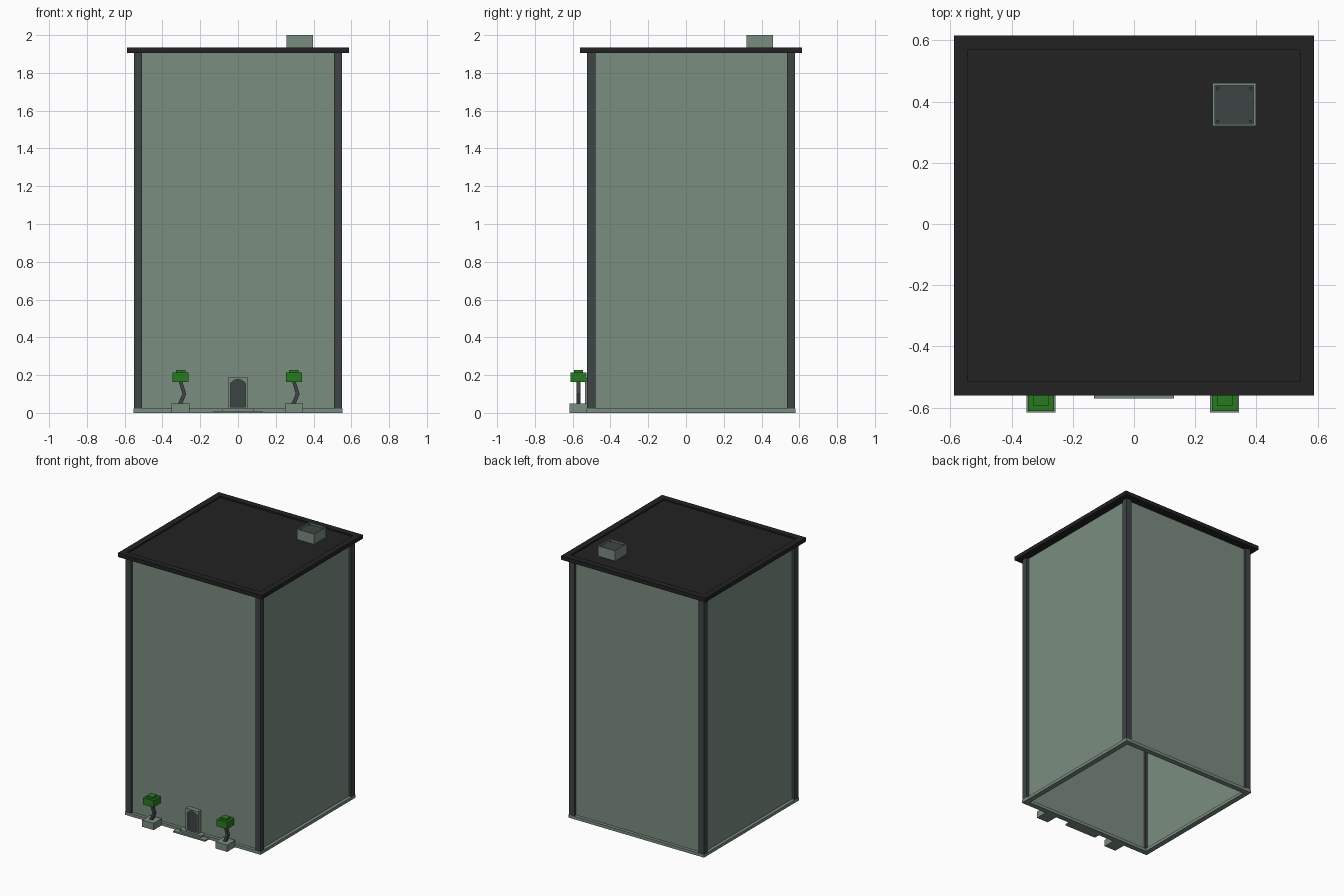
import bpy, bmesh, math
from mathutils import Vector

if "Cube" in bpy.data.objects:
    bpy.data.objects.remove(bpy.data.objects["Cube"])

CY = 0.027          # tower centre in y


def material(name, rgb):
    m = bpy.data.materials.new(name)
    m.diffuse_color = (*rgb, 1)
    m.use_nodes = True
    m.node_tree.nodes["Principled BSDF"].inputs["Base Color"].default_value = m.diffuse_color
    return m


SAGE = material("sage_wall", (0.198, 0.266, 0.216))
DARK = material("dark_grey", (0.047, 0.058, 0.060))
ROOF = material("roof_black", (0.016, 0.016, 0.016))
GREEN = material("leaf_green", (0.023, 0.195, 0.016))


def finish(name, bm, mat):
    bmesh.ops.recalc_face_normals(bm, faces=bm.faces)
    me = bpy.data.meshes.new(name)
    bm.to_mesh(me)
    bm.free()
    me.materials.append(mat)
    ob = bpy.data.objects.new(name, me)
    bpy.context.collection.objects.link(ob)
    return ob


def box(name, x, y, z, mat):
    """Box from (min, max) ranges."""
    bm = bmesh.new()
    bmesh.ops.create_cube(bm, size=1)
    for v in bm.verts:
        v.co = Vector([r[0] if c < 0 else r[1] for c, r in zip(v.co, (x, y, z))])
    return finish(name, bm, mat)


def recessed_box(name, x, y, z, rim, depth, mat, floor_mat=None):
    """Box whose top face is inset and pushed down."""
    ob = box(name, x, y, z, mat)
    bm = bmesh.new()
    bm.from_mesh(ob.data)
    top = max(bm.faces, key=lambda f: f.calc_center_median().z)
    bmesh.ops.inset_region(bm, faces=[top], thickness=rim)
    res = bmesh.ops.extrude_discrete_faces(bm, faces=[top])["faces"][0]
    for v in res.verts:
        v.co.z -= depth
    if floor_mat:
        ob.data.materials.append(floor_mat)
        res.material_index = 1
    bm.to_mesh(ob.data)
    bm.free()
    return ob


def ring(name, outer, inner, z0, z1, mat):
    """Open square frame around the tower axis."""
    bm = bmesh.new()
    corners = ((-1, -1), (1, -1), (1, 1), (-1, 1))
    loops = [[bm.verts.new((sx * r, CY + sy * r, z)) for sx, sy in corners]
             for r, z in ((outer, z0), (outer, z1), (inner, z1), (inner, z0))]
    for k in range(4):
        a, b = loops[k], loops[(k + 1) % 4]
        for i in range(4):
            j = (i + 1) % 4
            bm.faces.new((a[i], a[j], b[j], b[i]))
    return finish(name, bm, mat)


def prism(name, outline, y0, y1, mat):
    """Extrude an x-z outline along y."""
    bm = bmesh.new()
    f = bm.faces.new([bm.verts.new((x, y0, z)) for x, z in outline])
    r = bmesh.ops.extrude_face_region(bm, geom=[f])
    for v in r["geom"]:
        if isinstance(v, bmesh.types.BMVert):
            v.co.y = y1
    return finish(name, bm, mat)


# Tower shell: base frame, hollow walls, corner posts
ring("base_frame", 0.553, 0.515, 0.0, 0.022, SAGE)
ring("walls", 0.53, 0.524, 0.015, 1.91, SAGE)
for sx in (-1, 1):
    for sy in (-1, 1):
        box("corner_post", sorted((sx * 0.507, sx * 0.55)),
            sorted((CY + sy * 0.507, CY + sy * 0.55)), (0.018, 1.91), DARK)

# Flat roof with shallow recess
recessed_box("roof", (-0.588, 0.588), (CY - 0.588, CY + 0.588), (1.906, 1.935),
             0.065, 0.01, ROOF)

# Roof vent with corner bolts
recessed_box("roof_vent", (0.257, 0.398), (0.32, 0.46), (1.92, 2.0),
             0.01, 0.012, SAGE, DARK)
for x in (0.273, 0.382):
    for y in (0.336, 0.444):
        box("vent_bolt", (x - .004, x + .004), (y - .004, y + .004), (1.985, 1.996), DARK)

# Entrance: two steps, arched frame and door
box("lower_step", (-0.13, 0.13), (-0.57, -0.50), (0, 0.011), SAGE)
box("upper_step", (-0.085, 0.085), (-0.552, -0.50), (0.011, 0.024), SAGE)
arch = [(-0.039, 0.03), (0.039, 0.03), (0.039, 0.157), (0.022, 0.172), (0, 0.178),
        (-0.022, 0.172), (-0.039, 0.157)]
frame = [(-0.052, 0.022), (0.052, 0.022), (0.052, 0.188), (-0.052, 0.188)]
frame_ob = prism("door_frame", frame, -0.535, -0.50, SAGE)
cutter = prism("arch_cutter", arch, -0.56, -0.523, DARK)
cutter.hide_render = True
cutter.hide_set(True)
mod = frame_ob.modifiers.new("arch", 'BOOLEAN')
mod.operation, mod.object, mod.solver = 'DIFFERENCE', cutter, 'EXACT'
prism("door", arch, -0.526, -0.518, DARK)

# Potted trees
for cx in (-0.304, 0.296):
    cy = -0.569

    def block(name, h, z0, z1, mat):
        box(name, (cx - h, cx + h), (cy - h, cy + h), (z0, z1), mat)

    block("planter", 0.047, 0.0, 0.05, SAGE)
    block("leaves", 0.042, 0.164, 0.214, GREEN)
    block("leaves_top", 0.025, 0.214, 0.228, GREEN)
    # crooked trunk, tapering upwards
    trunk = [(-0.016, 0.045), (0.008, 0.045), (0.03, 0.10), (0.008, 0.17),
             (-0.011, 0.17), (0.01, 0.10)]
    prism("trunk", [(cx + x, z) for x, z in trunk], cy - 0.010, cy + 0.010, DARK)
